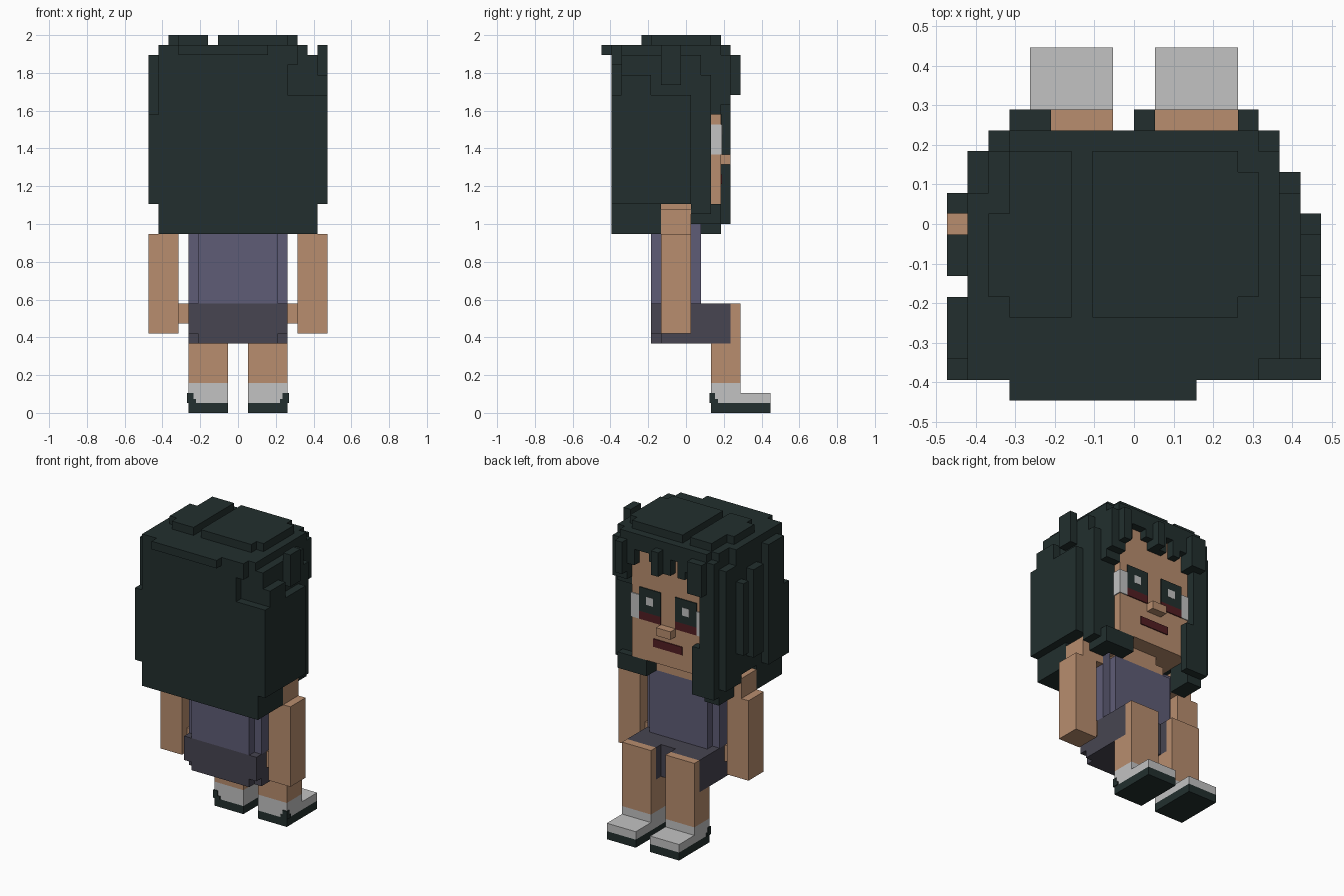
import bpy, bmesh
from mathutils import Matrix, Vector

if "Cube" in bpy.data.objects:
    bpy.data.objects.remove(bpy.data.objects["Cube"], do_unlink=True)

U = 2 / 38          # one block; parts are measured in blocks
T = 0.12            # painted plate thickness in blocks


def material(name, rgb):
    lin = [((c / 255 + 0.055) / 1.055) ** 2.4 for c in rgb] + [1]
    m = bpy.data.materials.new(name)
    m.diffuse_color = lin
    m.use_nodes = True
    m.node_tree.nodes["Principled BSDF"].inputs["Base Color"].default_value = lin
    return m


HAIR = material("dark hair", (34, 47, 46))
SKIN = material("skin", (184, 141, 110))
TOP = material("slate violet top", (94, 92, 118))
SHORTS = material("dark shorts", (71, 69, 81))
WHITE = material("off white", (194, 194, 194))
RED = material("dark red", (82, 30, 34))


def blocks(name, mat, boxes, mirror=False):
    """Join boxes (x0, x1, y0, y1, z0, z1) into one object; y counts from the -y end."""
    bm = bmesh.new()
    for x0, x1, y0, y1, z0, z1 in boxes:
        for s in ((1, -1) if mirror else (1,)):
            size = Vector((x1 - x0, y1 - y0, z1 - z0)) * U
            mid = Vector((s * (x0 + x1) / 2, (y0 + y1) / 2 - 8.5, (z0 + z1) / 2)) * U
            bmesh.ops.create_cube(bm, size=1, matrix=Matrix.Translation(mid)
                                  @ Matrix.Diagonal((*size, 1)))
    me = bpy.data.meshes.new(name)
    bm.to_mesh(me)
    bm.free()
    me.materials.append(mat)
    ob = bpy.data.objects.new(name, me)
    bpy.context.collection.objects.link(ob)
    return ob


# Shoes and legs
blocks("shoe_soles", HAIR, [(1, 5, 11, 17, 0, 1)], True)
blocks("shoe_uppers", WHITE, [(1, 5, 11, 17, 1, 2), (1, 5, 11, 14, 2, 3)], True)
blocks("heel_patches", HAIR, [(4.5, 5 + T, 11 - T, 11.4, 1, 2),
                              (4.2, 5 + T, 11 - T, 11.7, 1, 1.4)], True)
blocks("legs", SKIN, [(1, 5, 11, 14, 3, 7), (1, 5, 13, 14, 7, 11)], True)

# Shorts with a notch between the knees, and the top
blocks("shorts", SHORTS, [(-5, 5, 6, 12, 7, 11), (-4, 4, 5, 6, 7, 8),
                          (-5, 5, 5, 6, 8, 11)])
blocks("shorts_cuffs", SHORTS, [(1, 5, 12, 13, 7, 11)], True)
blocks("top", TOP, [(-4, 4, 5, 10, 11, 19)])
blocks("top_sides", TOP, [(4, 5, 6, 9, 11, 20)], True)

# Arms, shoulders and thumbs
blocks("arms", SKIN, [(6, 9, 6, 9, 8, 18), (5, 8, 6, 9, 18, 20.5)], True)
blocks("thumbs", SKIN, [(5, 6, 7, 8, 9, 11)], True)

# Neck and head
blocks("neck", SKIN, [(-3, 3, 6, 10, 19, 20), (-2, 2, 6, 10, 20, 21)])
blocks("head", SKIN, [(-5, 5, 5, 12, 21, 36)])
blocks("nose", SKIN, [(-1, 1, 12, 13, 25, 26)])

# Painted face
F = 12 + T
blocks("mouth", RED, [(-2, 2, 12, F, 23, 24)])
blocks("eye_lids", HAIR, [(1, 4, 12, F, 27, 30)], True)
blocks("eye_lower_rims", RED, [(1, 4, 12, F, 26, 27)], True)
blocks("eye_glints", WHITE, [(2, 3, 12, F + 0.03, 28, 29)], True)
blocks("eye_whites", WHITE, [(4, 5 + T, 11, F, 26, 29)], True)

# Long hair down the rear, with a raised corner recess and a top rim
blocks("hair_rear", HAIR, [
    (-8, 5, 1, 6, 18, 36), (5, 8, 1, 6, 18, 32), (5, 8, 2, 6, 32, 36),
    (8, 9, 1, 9, 21, 32), (-6, 3, 0, 1, 36, 37)])

# Crown: cap, stepped sides, two top slabs with a parting
blocks("hair_crown", HAIR, [
    (-7, 7, 2, 12, 35, 37), (-8, 6, 1, 10, 35, 37), (-6, 6, 12, 13, 35, 37),
    (-6, -3, 4, 12, 37, 38), (-7, -6, 5, 9, 37, 38),
    (-2, 5, 4, 12, 37, 38), (5, 6, 5, 11, 37, 38)])

# Side hair around the head
blocks("hair_sides", HAIR, [(5, 8, 6, 10, 21, 36), (5, 7, 10, 11, 21, 36)], True)
blocks("hair_left_locks", HAIR, [
    (8, 9, 6, 8, 33, 37), (8, 9, 2, 5, 32, 34), (7, 8, 9, 11, 20, 34),
    (3, 7, 10, 12, 19, 21), (5, 7, 9, 12, 19, 21), (5, 7, 11, 12, 30, 36),
    (6, 7, 11, 13, 31, 36)])
blocks("hair_right_locks", HAIR, [
    (-9, -8, 1, 5, 21, 30), (-9, -8, 2, 5, 30, 36), (-9, -8, 6, 8, 23, 34),
    (-9, -8, 9, 10, 24, 33), (-8, -7, 9, 12, 20, 35), (-7, -5, 9, 12, 18, 36),
    (-7, -4, 12, 13, 19, 25), (-7, -5, 12, 13, 25, 36)])

# Jagged fringe: x0, x1, lower end
fringe = [(-5, -4, 32), (-4, -3, 34), (-3, -2, 33), (-2, -1, 35), (-1, 1, 33),
          (1, 2, 34), (2, 4, 35), (4, 5, 33), (5, 6, 31)]
blocks("hair_fringe", HAIR, [(a, b, 12, 13, z, 36) for a, b, z in fringe])
blocks("hair_fringe_tips", HAIR, [(0, 1, 13, 14, 33, 36), (5, 6, 13, 14, 32, 36),
                                  (-6, -4, 13, 14, 32, 36)])
